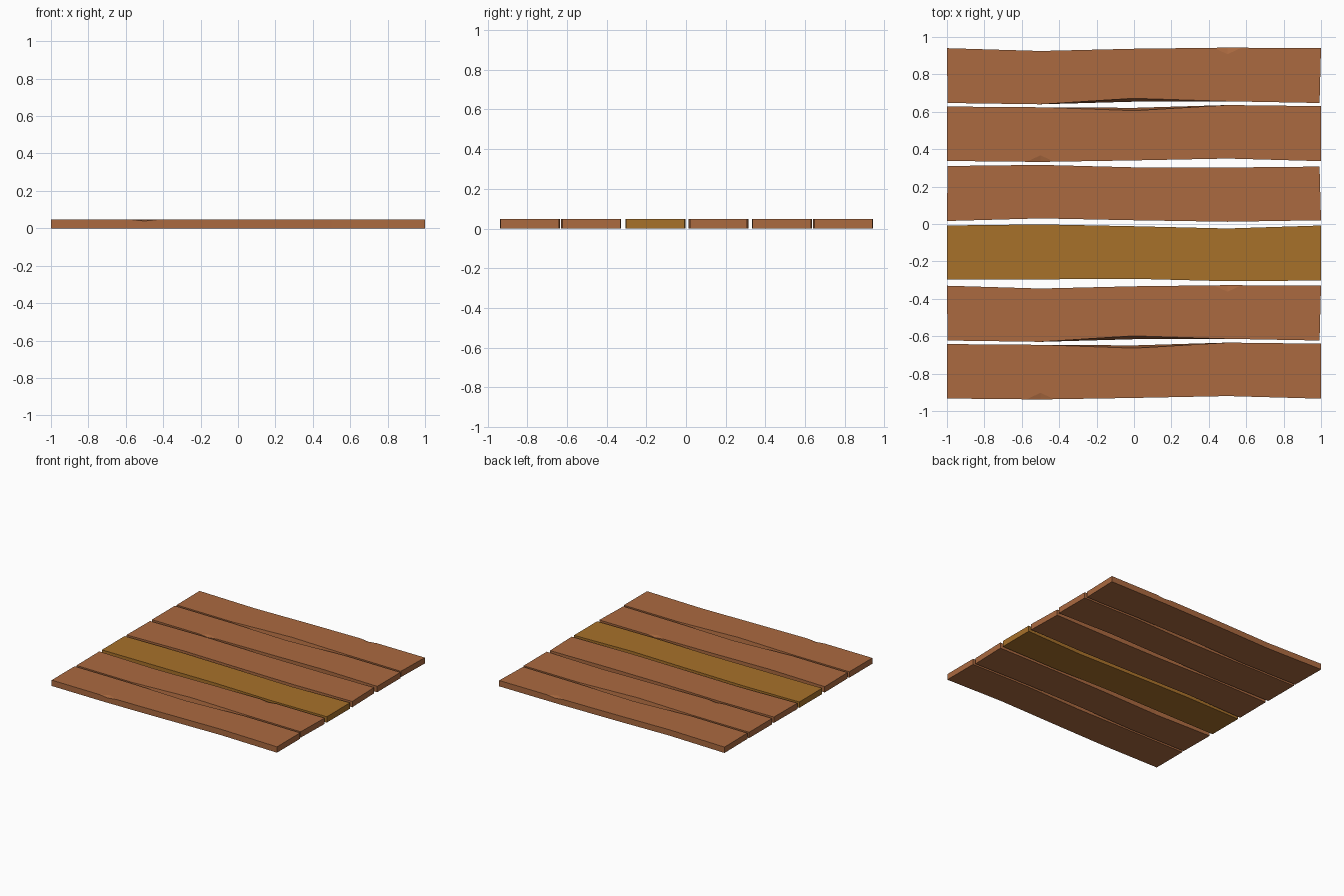
import bpy, bmesh

if "Cube" in bpy.data.objects:
    bpy.data.objects.remove(bpy.data.objects["Cube"])

H = 0.047   # plank thickness
XS = (-1, -0.5, 0, 0.5, 1)

def material(name, rgb):
    m = bpy.data.materials.new(name)
    m.diffuse_color = (*rgb, 1)
    m.use_nodes = True
    m.node_tree.nodes["Principled BSDF"].inputs["Base Color"].default_value = m.diffuse_color
    return m

brown = material("brown wood", (0.41, 0.144, 0.051))
gold = material("golden wood", (0.39, 0.165, 0.023))

def plank(name, mat, back, front, shift=0, splay_back=0, splay_front=0,
          chip_back=None, chip_front=None, right=(1, 1)):
    """Wavy board: edge y values at XS; splay slants the middle of a side; chips nick the top edge."""
    bm = bmesh.new()
    top, base = [], []

    def edge(ys, order, splay, chip, inward, xr):
        for i in order:
            x = xr if i == 4 else (-0.997 if xr < 1 and i == 0 else XS[i])
            y = ys[i] + shift
            b = bm.verts.new((x, y + (splay if i == 2 else 0), 0))
            base.append(b)
            if i == chip:
                # shallow triangular nick in the upper corner
                d = 0.075 if order[0] < order[-1] else -0.075
                def along(dx):
                    j = i + (1 if dx > 0 else -1)
                    t = abs(dx) / 0.5
                    return bm.verts.new((x + dx, y + (ys[j] - ys[i]) * t, H))
                a, c = along(-d), along(d)
                inner = bm.verts.new((x, y + inward, H))
                low = bm.verts.new((x, y, H - 0.008))
                bm.faces.new((a, low, inner))
                bm.faces.new((low, c, inner))
                top.extend([(a, inner, c, low)])
            else:
                top.append((bm.verts.new((x, y, H)),))

    edge(front, range(5), splay_front, chip_front, 0.035, right[1])
    edge(back, range(4, -1, -1), splay_back, chip_back, -0.035, right[0])

    # top and underside
    bm.faces.new([v for t in top for v in t[:3]])
    bm.faces.new(base[::-1])
    # side walls
    n = len(base)
    for i in range(n):
        j = (i + 1) % n
        t0, t1 = top[i], top[j]
        f = [base[i], base[j]]
        f += [t1[3], t1[0]] if len(t1) == 4 else [t1[0]]
        f += [t0[2], t0[3]] if len(t0) == 4 else [t0[0]]
        bm.faces.new(f)
    bmesh.ops.triangulate(bm, faces=[f for f in bm.faces if len(f.verts) > 4])
    bmesh.ops.recalc_face_normals(bm, faces=bm.faces)
    me = bpy.data.meshes.new(name)
    bm.to_mesh(me)
    bm.free()
    me.materials.append(mat)
    ob = bpy.data.objects.new(name, me)
    bpy.context.collection.objects.link(ob)

# Pair of boards repeated at the back and the front of the floor
for tag, s in (("back", 0), ("front", -1.27)):
    plank(tag + "_plank_outer", brown,
          (0.94, 0.925, 0.937, 0.943, 0.94), (0.647, 0.64, 0.672, 0.656, 0.647),
          s, splay_front=-0.018, chip_back=3, right=(1, 0.992))
    plank(tag + "_plank_inner", brown,
          (0.628, 0.624, 0.606, 0.636, 0.63), (0.337, 0.332, 0.34, 0.35, 0.336),
          s, splay_back=0.015, chip_front=1)

# Middle boards
plank("middle_plank", brown,
      (0.31, 0.316, 0.303, 0.302, 0.307), (0.016, 0.03, 0.02, 0.012, 0.02), right=(0.992, 1))
plank("golden_plank", gold,
      (-0.008, -0.002, -0.012, -0.024, -0.008), (-0.298, -0.296, -0.293, -0.306, -0.302))
